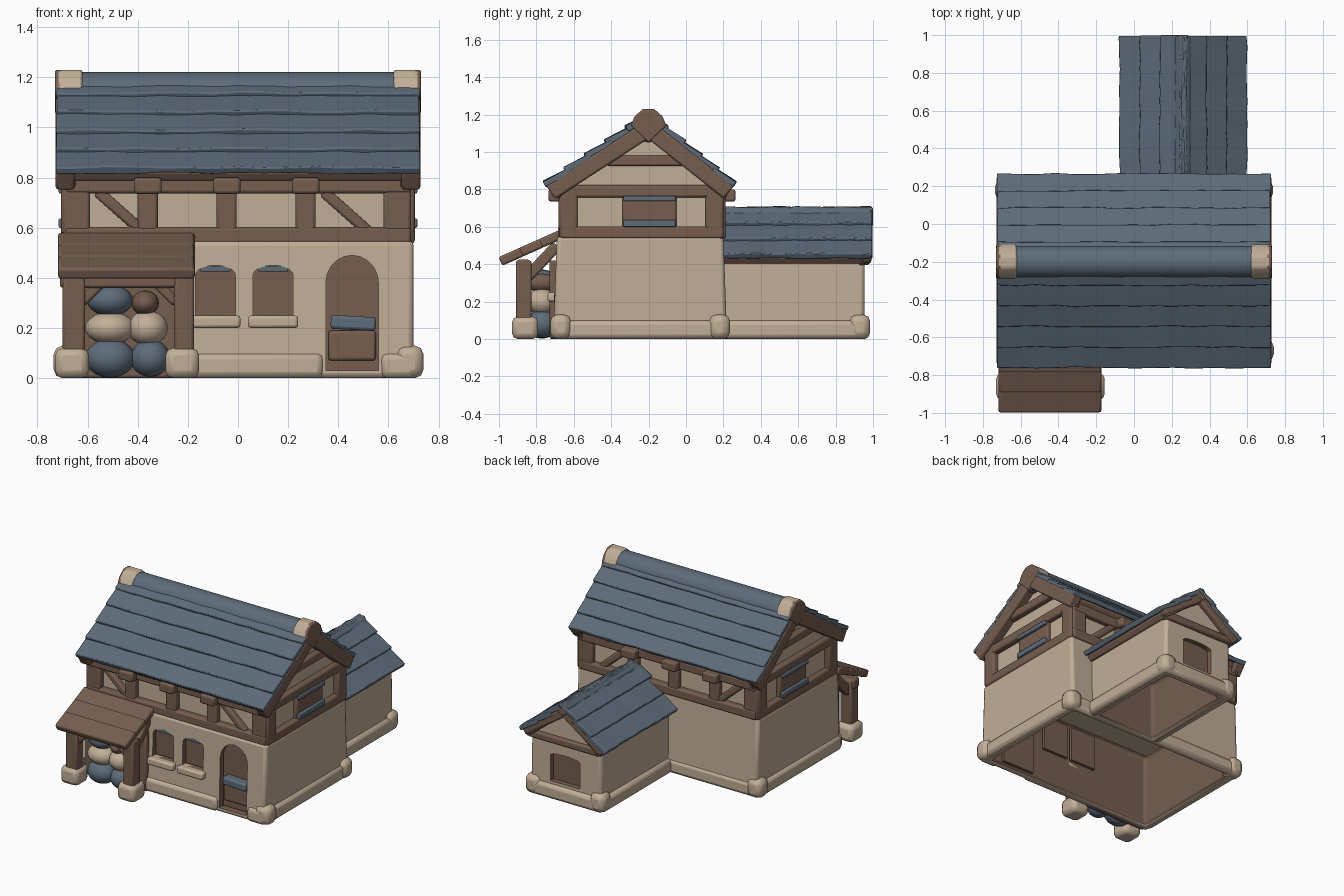
import bpy, bmesh, math, random
from mathutils import Matrix, Vector

random.seed(4)
if "Cube" in bpy.data.objects:
    bpy.data.objects.remove(bpy.data.objects["Cube"])
built = []


def material(name, rgb):
    m = bpy.data.materials.new(name)
    m.use_nodes = True
    m.diffuse_color = (*rgb, 1)
    bsdf = m.node_tree.nodes["Principled BSDF"]
    bsdf.inputs["Base Color"].default_value = (*rgb, 1)
    bsdf.inputs["Roughness"].default_value = 0.9
    return m


STONE = material("pale stone", (0.535, 0.425, 0.31))
WOOD = material("brown wood", (0.18, 0.112, 0.078))
SLATE = material("blue slate", (0.11, 0.15, 0.19))


def finish(name, bm, mats, bevel=0.0):
    bmesh.ops.recalc_face_normals(bm, faces=bm.faces)
    me = bpy.data.meshes.new(name)
    bm.to_mesh(me)
    bm.free()
    ob = bpy.data.objects.new(name, me)
    bpy.context.collection.objects.link(ob)
    for m in mats:
        me.materials.append(m)
    if bevel:
        mod = ob.modifiers.new("soft edges", "BEVEL")
        mod.width, mod.segments = bevel, 2
    built.append(ob)
    return ob


def block(name, size, mat, matrix, bevel=0.012, cuts=0, jitter=0.0):
    bm = bmesh.new()
    bmesh.ops.create_cube(bm, size=1, matrix=Matrix.Diagonal((*size, 1)))
    if cuts:
        along = [e for e in bm.edges if abs((e.verts[0].co - e.verts[1].co).x) > 0.01]
        bmesh.ops.subdivide_edges(bm, edges=along, cuts=cuts, use_grid_fill=True)
        for v in bm.verts:
            v.co.y += random.uniform(-jitter, jitter)
            v.co.z += random.uniform(-jitter, jitter)
    bm.transform(matrix)
    return finish(name, bm, [mat], bevel)


def box(name, x, y, z, mat=WOOD, bevel=0.012):
    """Axis-aligned box given by its ranges."""
    size = [abs(r[1] - r[0]) for r in (x, y, z)]
    mid = [(r[0] + r[1]) / 2 for r in (x, y, z)]
    return block(name, size, mat, Matrix.Translation(mid), bevel)


def beam(name, a, b, width, height, mat=WOOD, bevel=0.012):
    a, b = Vector(a), Vector(b)
    rot = (b - a).to_track_quat("X", "Z").to_matrix().to_4x4()
    return block(name, ((b - a).length, width, height), mat,
                 Matrix.Translation((a + b) / 2) @ rot, bevel)


def prism(name, profile, axis, lo, hi, mats, bevel=0.0, hollow=None, index=0):
    """Profile (a, z) swept along X or Y; hollow pushes the floor up to that height."""
    bm = bmesh.new()
    place = (lambda a, z: (lo, a, z)) if axis == "X" else (lambda a, z: (a, lo, z))
    face = bm.faces.new([bm.verts.new(place(a, z)) for a, z in profile])
    ext = bmesh.ops.extrude_face_region(bm, geom=[face])
    shift = Vector((hi - lo, 0, 0) if axis == "X" else (0, hi - lo, 0))
    bmesh.ops.translate(bm, vec=shift, verts=[g for g in ext["geom"] if isinstance(g, bmesh.types.BMVert)])
    bmesh.ops.recalc_face_normals(bm, faces=bm.faces)
    for f in bm.faces:
        f.material_index = index
    if hollow:
        floor = min(bm.faces, key=lambda f: f.calc_center_median().z)
        bmesh.ops.inset_region(bm, faces=[floor], thickness=0.05, use_even_offset=True)
        inner = bmesh.ops.extrude_face_region(bm, geom=[floor])["geom"]
        top = [g for g in inner if isinstance(g, bmesh.types.BMVert)]
        if floor.is_valid:
            bmesh.ops.delete(bm, geom=[floor], context="FACES_ONLY")
        for v in top:
            v.co.z = hollow
        for f in {f for v in top for f in v.link_faces}:
            f.material_index = 1
    return finish(name, bm, mats, bevel)


def rod(name, a, b, radius, mat, matrix=Matrix()):
    a, b = matrix @ Vector(a), matrix @ Vector(b)
    bm = bmesh.new()
    rot = (b - a).to_track_quat("Z", "Y").to_matrix().to_4x4()
    bmesh.ops.create_cone(bm, cap_ends=True, segments=16, radius1=radius, radius2=radius,
                          depth=(b - a).length, matrix=Matrix.Translation((a + b) / 2) @ rot)
    return finish(name, bm, [mat], 0.01)


def opening(wall, name, x, z, rise, y, back):
    """Arched hole through a wall, closed by a recessed wooden board."""
    c, r = (x[0] + x[1]) / 2, (x[1] - x[0]) / 2
    outline = [(x[0], z[0]), (x[1], z[0])]
    for i in range(11):
        t = i * math.pi / 10
        outline.append((c + r * math.cos(t), z[1] - rise + rise * math.sin(t)))
    tool = prism(name + "_cutter", outline, "Y", *y, [STONE, WOOD], index=1)
    tool.hide_render = True
    tool.hide_set(True)
    built.remove(tool)
    mod = wall.modifiers.new(name, "BOOLEAN")
    mod.operation, mod.object, mod.solver = "DIFFERENCE", tool, "EXACT"
    box(name + "_back", (x[0] - 0.02, x[1] + 0.02), back, (z[0] - 0.02, min(z[1] + 0.02, 0.5)), WOOD, 0)


def roof(name, u0, u1, ridge, eaves, courses, ridge_radius, M):
    """Two slopes of overlapping slate courses on a wooden deck, ridge along local x."""
    mid_u, length = (u0 + u1) / 2, u1 - u0
    for side, eave in zip(("front", "back"), eaves):
        e, r = Vector((mid_u, *eave)), Vector((mid_u, *ridge))
        d = r - e
        sign = math.copysign(1, d.y)
        angle = math.atan(d.z / d.y)
        up = Vector((0, -math.sin(angle), math.cos(angle)))
        deck = M @ Matrix.Translation((e + r) / 2 + d * 0.01 - up * 0.035) @ Matrix.Rotation(angle, 4, "X")
        block(f"{name}_{side}_deck", (length - 0.02, d.length * 0.98, 0.05), WOOD, deck)
        step = d.length / courses
        for i in range(courses):
            at = e + d * ((i + 0.55) / courses)
            m = M @ Matrix.Translation(at) @ Matrix.Rotation(angle - sign * 0.12, 4, "X")
            block(f"{name}_{side}_course", (length - random.uniform(0, 0.015), step * 1.22, 0.032),
                  SLATE, m, 0.006, 13, 0.004)
    top = ridge[1] - ridge_radius * 0.7
    rod(f"{name}_ridge", (u0 + 0.01, ridge[0], top), (u1 - 0.01, ridge[0], top), ridge_radius, SLATE, M)


# Ground floor walls with arched openings
wall = prism("ground_floor_wall", [(-0.71, 0), (0.22, 0), (0.2, 0.55), (-0.69, 0.55)], "X", -0.70, 0.70,
             [STONE, WOOD], 0.02, 0.5)
for name, x, z, rise in (("left_window", (-0.17, -0.01), (0.25, 0.45), 0.04),
                         ("middle_window", (0.06, 0.22), (0.25, 0.45), 0.04),
                         ("doorway", (0.35, 0.56), (0.03, 0.49), 0.11)):
    opening(wall, name, x, z, rise, (-0.85, -0.58), (-0.64, -0.62))
for x in (-0.09, 0.14):
    box("window_sill", (x - 0.1, x + 0.1), (-0.74, -0.66), (0.2, 0.25), STONE)
    box("window_lintel", (x - 0.06, x + 0.06), (-0.69, -0.63), (0.425, 0.447), SLATE, 0.004)
beam("door_panel", (0.37, -0.67, 0.225), (0.55, -0.67, 0.215), 0.07, 0.055, SLATE)
box("door_board", (0.36, 0.55), (-0.67, -0.63), (0.07, 0.19))

# Footings and corner stones
for name, x, y in (("front_left", (-0.71, 0.34), (-0.725, -0.67)), ("front_right", (0.57, 0.71), (-0.725, -0.67)),
                   ("back", (-0.71, 0.71), (0.17, 0.225)), ("side_a", (-0.72, -0.66), (-0.7, 0.2)),
                   ("side_b", (0.66, 0.72), (-0.7, 0.2)), ("annex_a", (-0.04, 0.02), (0.2, 0.97)),
                   ("annex_b", (0.5, 0.56), (0.2, 0.97)), ("annex_end", (-0.03, 0.55), (0.92, 0.98))):
    box("footing_" + name, x, y, (0, 0.10), STONE, 0.025)
for x, y in ((-0.68, 0.18), (0.68, 0.18), (0.685, -0.67), (0.01, 0.93), (0.51, 0.93)):
    box("corner_stone", (x - 0.055, x + 0.055), (y - 0.055, y + 0.055), (0, 0.13), STONE, 0.035)

# Timber-framed upper floor
prism("upper_wall", [(-0.64, 0.5), (0.175, 0.5), (0.175, 0.80), (-0.2, 1.1), (-0.64, 0.80)], "X",
      -0.665, 0.665, [STONE], 0.01)
for y, out in ((-0.65, -1), (0.18, 1)):
    for z in (0.57, 0.77):
        beam("long_rail", (-0.69, y, z), (0.69, y, z), 0.07, 0.065)
    for x in (-0.645, -0.36, -0.045, 0.27, 0.635):
        corner = abs(x) > 0.6
        w = 0.055 if corner else 0.04
        box("wall_post", (x - w, x + w), (y - 0.032, y + 0.032), (0.54, 0.8))
        if not corner:
            box("eave_bracket", (x - 0.055, x + 0.055), (y, y + out * 0.085), (0.735, 0.8))
    for x in (-0.56, 0.34):
        beam("wall_brace", (x, y, 0.745), (x + 0.18, y, 0.585), 0.05, 0.045)

# Gable ends with window, rails and barge boards
cap = [(-0.295, 1.14), (-0.275, 1.19), (-0.23, 1.23), (-0.17, 1.23), (-0.125, 1.19), (-0.105, 1.14)]
for s in (-1, 1):
    X = s * 0.675
    for z, a, b, h in ((0.57, -0.67, 0.2, 0.065), (0.79, -0.69, 0.22, 0.065), (0.955, -0.42, 0.02, 0.06)):
        beam("gable_rail", (X, a, z), (X, b, z), 0.06, h)
    for y in (-0.63, 0.15):
        box("gable_post", (X - 0.03, X + 0.03), (y - 0.045, y + 0.05), (0.54, 0.8))
    box("gable_window", (X - 0.02, X + 0.02), (-0.34, -0.05), (0.59, 0.77))
    for z0, z1 in ((0.6, 0.637), (0.737, 0.765)):
        box("window_shutter", (X - 0.04, X + 0.04), (-0.335, -0.055), (z0, z1), SLATE, 0.005)
    for y in (-0.725, 0.23):
        beam("barge_board", (s * 0.69, y, 0.785), (s * 0.69, -0.2, 1.125), 0.075, 0.09)
    prism("ridge_stone", cap, "X", s * 0.62, s * 0.726, [STONE], 0.01)
    prism("ridge_end", [(-0.2, 1.05)] + cap[::-1], "X", s * 0.70, s * 0.73, [WOOD], 0.008)

roof("main_roof", -0.728, 0.728, (-0.2, 1.195), ((-0.745, 0.825), (0.25, 0.825)), 5, 0.085, Matrix())

# Rear annex
annex = prism("annex_wall", [(-0.015, 0), (0.535, 0), (0.53, 0.42), (0.26, 0.64), (-0.01, 0.42)], "Y",
              0.18, 0.955, [STONE, WOOD], 0.02, 0.4)
opening(annex, "annex_window", (0.15, 0.38), (0.12, 0.32), 0.02, (0.85, 1.1), (0.9, 0.92))
beam("annex_tie_beam", (-0.02, 0.95, 0.42), (0.54, 0.95, 0.42), 0.06, 0.05)
for x in (-0.045, 0.565):
    beam("annex_barge_board", (x, 0.965, 0.43), (0.26, 0.965, 0.64), 0.055, 0.06)
rod("annex_ridge_end", (0.26, 0.9, 0.66), (0.26, 0.995, 0.66), 0.043, WOOD)
roof("annex_roof", 0.18, 1.0, (-0.26, 0.69), ((-0.58, 0.44), (0.06, 0.44)), 3, 0.045,
     Matrix.Rotation(math.pi / 2, 4, "Z"))

# Porch
for i in range(3):
    y, z = -0.992 + i * 0.105, 0.415 + i * 0.047
    beam("porch_roof_plank", (-0.445, y, z), (-0.445, y + 0.12, z + 0.053), 0.545, 0.05)
box("porch_lintel", (-0.71, -0.175), (-0.905, -0.835), (0.36, 0.425))
for x, w in ((-0.655, 0.045), (-0.215, 0.04)):
    box("porch_post", (x - w, x + w), (-0.91, -0.825), (0.08, 0.42))
    box("porch_post_base", (x - 0.075, x + 0.06), (-0.93, -0.79), (0, 0.12), STONE, 0.03)
    beam("porch_side_brace", (x, -0.85, 0.33), (x, -0.69, 0.5), 0.05, 0.06)
    s = 1 if x < -0.4 else -1
    beam("porch_front_brace", (x + s * 0.03, -0.87, 0.3), (x + s * 0.11, -0.87, 0.38), 0.04, 0.04)
box("porch_back_board", (-0.68, -0.2), (-0.73, -0.68), (0, 0.42))

# Stacked sacks under the porch
for x, z, rx, rz, mat in ((-0.51, 0.08, 0.10, 0.078, SLATE), (-0.35, 0.08, 0.08, 0.075, SLATE),
                          (-0.51, 0.2, 0.10, 0.065, STONE), (-0.36, 0.2, 0.08, 0.07, STONE),
                          (-0.51, 0.31, 0.092, 0.062, SLATE), (-0.37, 0.3, 0.055, 0.05, WOOD)):
    bm = bmesh.new()
    shape = Matrix.Translation((x, -0.77, z)) @ Matrix.Diagonal((rx, 0.085, rz, 1))
    bmesh.ops.create_uvsphere(bm, u_segments=16, v_segments=10, radius=1, matrix=shape)
    finish("stored_sack", bm, [mat])

# Soft shading with crisp corners
bpy.ops.object.select_all(action="DESELECT")
for ob in built:
    ob.select_set(True)
bpy.context.view_layer.objects.active = wall
bpy.ops.object.shade_smooth_by_angle(angle=math.radians(40))
